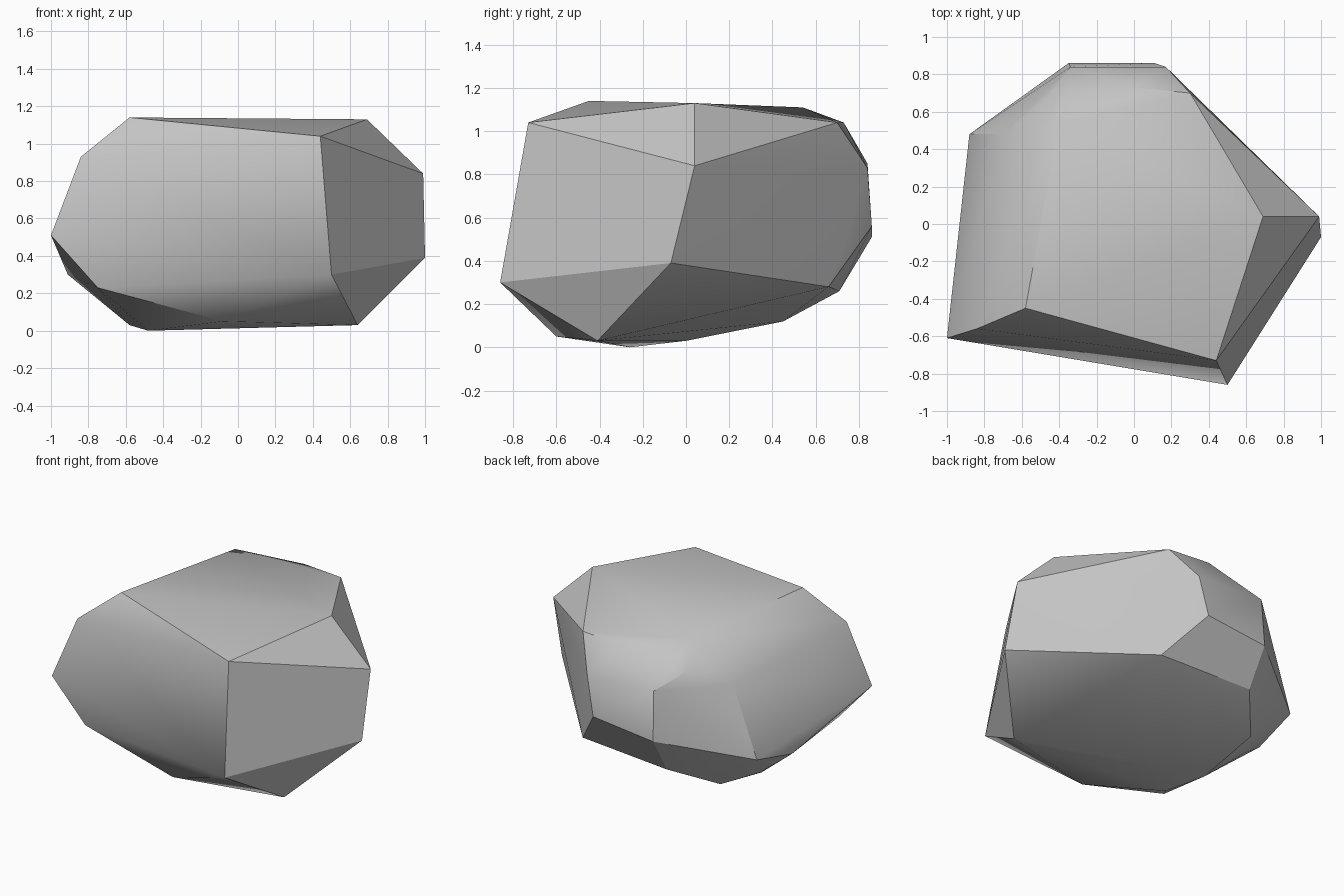
import bpy
import bmesh
import math

default_cube = bpy.data.objects.get("Cube")
if default_cube:
    bpy.data.objects.remove(default_cube, do_unlink=True)


def make_material(name, color):
    material = bpy.data.materials.new(name)
    material.use_nodes = True
    material.diffuse_color = color
    shader = material.node_tree.nodes["Principled BSDF"]
    shader.inputs["Base Color"].default_value = color
    shader.inputs["Roughness"].default_value = 0.8
    return material


def make_boulder(name, corner_groups, material):
    """Wrap the corner points in a faceted shell and keep only hard edges sharp."""
    bm = bmesh.new()
    for group in corner_groups:
        for corner in group:
            bm.verts.new(corner)
    hull = bmesh.ops.convex_hull(bm, input=list(bm.verts))
    inside = set(hull["geom_interior"]) | set(hull["geom_unused"])
    stray = [v for v in inside if isinstance(v, bmesh.types.BMVert)]
    bmesh.ops.delete(bm, geom=stray, context="VERTS")

    # Merge almost flat triangles into broad chipped facets
    bmesh.ops.dissolve_limit(bm, angle_limit=math.radians(4),
                             verts=list(bm.verts), edges=list(bm.edges))
    bmesh.ops.recalc_face_normals(bm, faces=list(bm.faces))

    mesh = bpy.data.meshes.new(name)
    bm.to_mesh(mesh)
    bm.free()
    mesh.materials.append(material)
    boulder = bpy.data.objects.new(name, mesh)
    bpy.context.collection.objects.link(boulder)

    bpy.ops.object.select_all(action="DESELECT")
    boulder.select_set(True)
    bpy.context.view_layer.objects.active = boulder
    bpy.ops.object.shade_smooth_by_angle(angle=math.radians(30))
    return boulder


# Corners of the sloping top facet
crown = [(-.58, -.45, 1.14), (.44, -.73, 1.04), (.69, .04, 1.13),
         (.3, .7, 1.04), (0, .73, 1.04), (-.4, .54, 1.11)]

# Shoulder corners just below the top
shoulder = [(-.84, -.56, .93), (.99, .04, .84), (.17, .84, .83),
            (-.34, .84, .85), (-.48, .66, .96), (-.7, .48, .85)]

# Widest corners around the sides
waist = [(-1, -.61, .51), (.5, -.86, .3), (1, -.07, .39),
         (.11, .86, .56), (-.35, .86, .51), (-.88, .48, .38)]

# Tapering underside
base = [(-.75, -.6, .23), (-.08, -.6, .05), (.64, -.41, .03),
        (.33, .66, .28), (-.35, .71, .26), (-.58, .45, .12),
        (-.72, .22, .15), (-.91, .14, .3), (-.58, 0, .03), (-.48, -.26, 0)]

stone = make_material("grey stone", (.55, .55, .55, 1))
make_boulder("boulder", [crown, shoulder, waist, base], stone)
